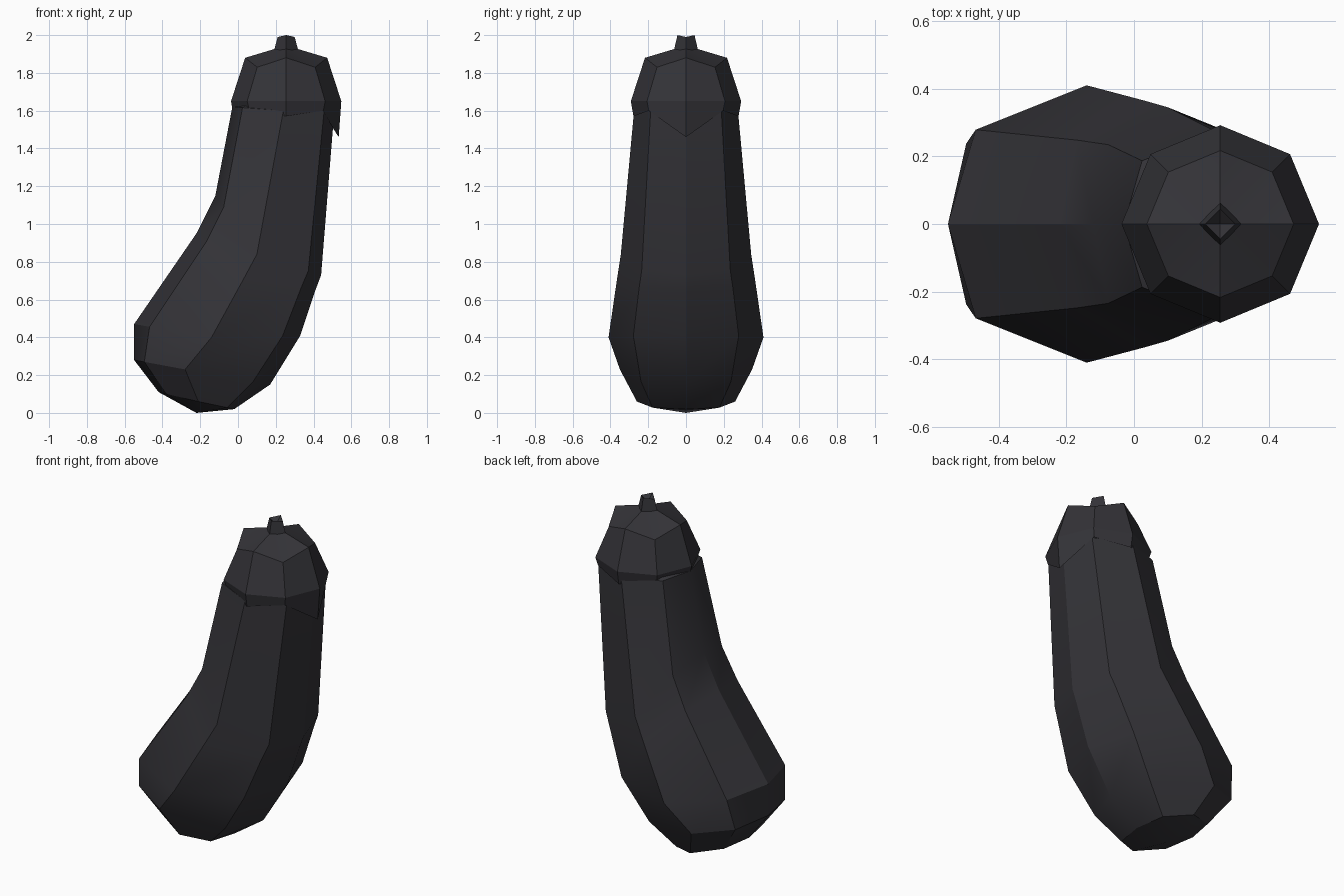
import bpy
import bmesh
from math import cos, sin, pi, radians
from mathutils import Vector

cube = bpy.data.objects.get("Cube")
if cube:
    bpy.data.objects.remove(cube, do_unlink=True)

skin = bpy.data.materials.new("charcoal purple")
skin.use_nodes = True
colour = (0.034, 0.033, 0.039, 1)
skin.diffuse_color = colour
skin.node_tree.nodes["Principled BSDF"].inputs["Base Color"].default_value = colour

CAP_X = 0.255


def loft(name, rings, first=None, last=None, angle=30):
    """Skin a list of equal rings, closing each end with a fan to a point."""
    bm = bmesh.new()
    loops = [[bm.verts.new(p) for p in ring] for ring in rings]
    count = len(rings[0])
    for low, high in zip(loops, loops[1:]):
        for i in range(count):
            j = (i + 1) % count
            bm.faces.new((low[i], low[j], high[j], high[i]))
    for tip, loop in ((first, loops[0]), (last, loops[-1])):
        if tip:
            point = bm.verts.new(tip)
            for i in range(count):
                bm.faces.new((loop[i], loop[(i + 1) % count], point))
    bmesh.ops.recalc_face_normals(bm, faces=bm.faces)
    mesh = bpy.data.meshes.new(name)
    bm.to_mesh(mesh)
    bm.free()
    mesh.materials.append(skin)
    obj = bpy.data.objects.new(name, mesh)
    bpy.context.collection.objects.link(obj)
    bpy.ops.object.select_all(action="DESELECT")
    obj.select_set(True)
    bpy.context.view_layer.objects.active = obj
    bpy.ops.object.shade_smooth_by_angle(angle=radians(angle))
    return obj


def body_ring(inner, side, outer, width):
    """Eight-sided bent ring from its inner, side and outer points in x and z."""
    inner, side, outer = (Vector((p[0], 0, p[1])) for p in (inner, side, outer))
    across = Vector((0, width, 0))
    diagonals = [side.lerp(end, 0.8) for end in (inner, outer)]
    near = [diagonals[0] - across * 0.68, side - across, diagonals[1] - across * 0.68]
    far = [Vector((p.x, -p.y, p.z)) for p in reversed(near)]
    return [inner, *near, outer, *far]


def round_ring(radius, heights, sides=8):
    """Regular ring around the cap axis, with a height for each corner."""
    return [(CAP_X + radius * cos(2 * pi * i / sides),
             radius * sin(2 * pi * i / sides),
             heights[i % len(heights)]) for i in range(sides)]


# Bent fruit, from the bulging bottom up into the cap
body = [
    body_ring((-.42, .11), (-.21, .06), (-.02, .02), .26),
    body_ring((-.55, .28), (-.28, .23), (.17, .15), .35),
    body_ring((-.55, .47), (-.14, .40), (.33, .41), .41),
    body_ring((-.22, .95), (.03, .71), (.41, .65), .365),
    body_ring((-.12, 1.15), (.1, .84), (.44, .73), .345),
    body_ring((-.03, 1.62), (.24, 1.6), (.51, 1.6), .275),
]
loft("fruit_body", body, first=(-.22, 0, 0), last=(CAP_X, 0, 1.75))

# Leafy cap with an uneven lower rim and a pointed lobe on the outer side
lobes = [1.46, 1.6, 1.57, 1.61, 1.57, 1.61, 1.57, 1.6]
loft("cap", [
    round_ring(.25, [1.62]),
    round_ring(.278, lobes),
    round_ring(.292, [1.65]),
    round_ring(.217, [1.88, 1.83]),
], last=(CAP_X, 0, 1.945), angle=20)

# Short square stalk with a hollow top
loft("stalk", [
    round_ring(.065, [1.915], sides=4),
    round_ring(.045, [1.99, 2.0], sides=4),
], last=(CAP_X, 0, 1.96), angle=20)
